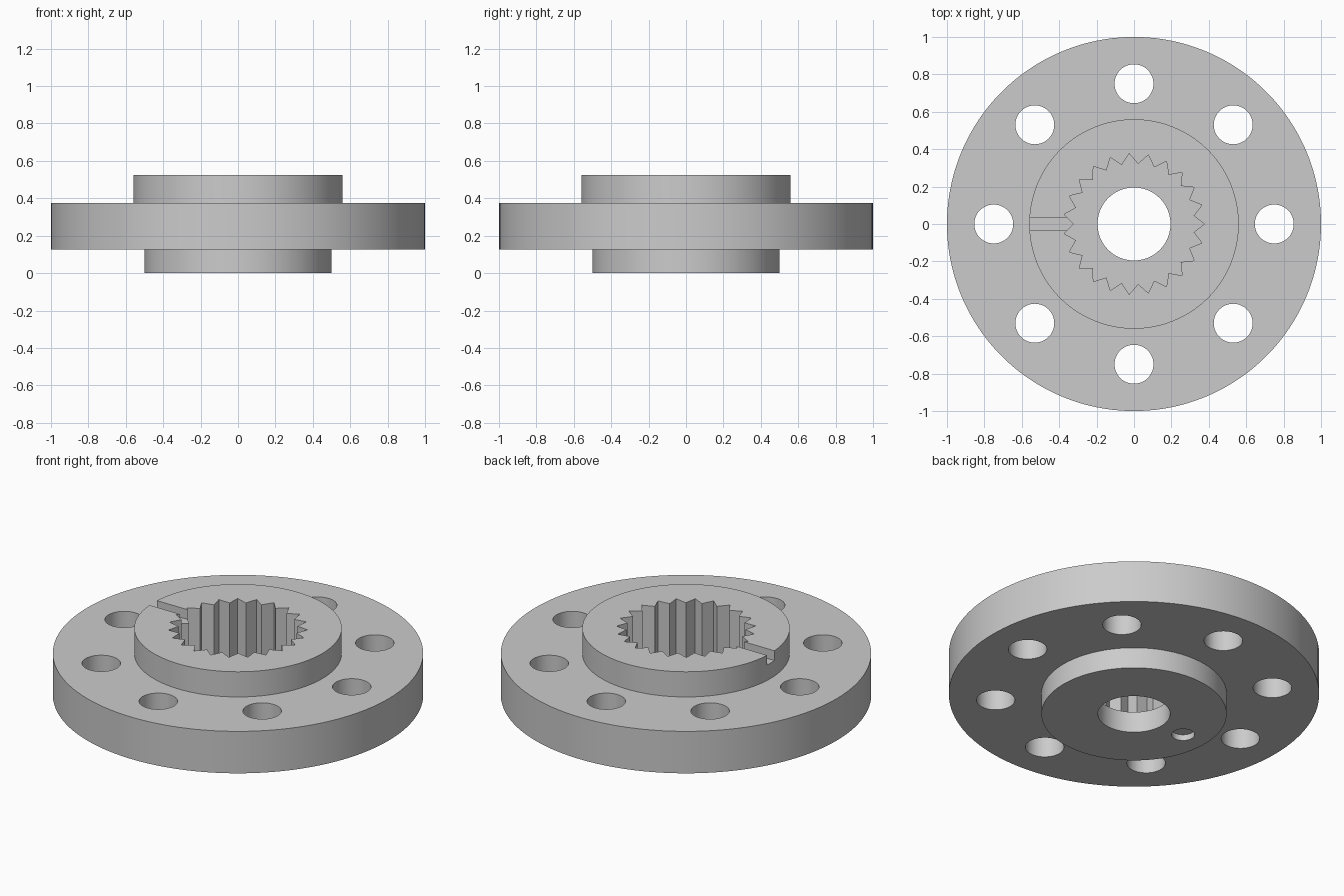
import bpy
import bmesh
from math import cos, sin, pi, radians, hypot

cube = bpy.data.objects.get("Cube")
if cube:
    bpy.data.objects.remove(cube, do_unlink=True)

grey = bpy.data.materials.new("machined grey")
grey.use_nodes = True
grey.diffuse_color = (0.6, 0.6, 0.6, 1)
grey.node_tree.nodes["Principled BSDF"].inputs["Base Color"].default_value = (0.6, 0.6, 0.6, 1)


def make_object(name, bm):
    bmesh.ops.recalc_face_normals(bm, faces=bm.faces)
    mesh = bpy.data.meshes.new(name)
    bm.to_mesh(mesh)
    bm.free()
    mesh.materials.append(grey)
    obj = bpy.data.objects.new(name, mesh)
    bpy.context.collection.objects.link(obj)
    return obj


def circle(cx, cy, r, steps):
    return [(cx + r * cos(2 * pi * i / steps), cy + r * sin(2 * pi * i / steps))
            for i in range(steps)]


def star(teeth, tip, valley, cuts):
    """Pointed-tooth outline with each straight flank divided into cuts pieces."""
    corners = []
    for i in range(teeth * 2):
        r = valley if i % 2 else tip
        corners.append((r * cos(pi * i / teeth), r * sin(pi * i / teeth)))
    points = []
    for (ax, ay), (bx, by) in zip(corners, corners[1:] + corners[:1]):
        for k in range(cuts):
            t = k / cuts
            points.append((ax + (bx - ax) * t, ay + (by - ay) * t))
    return points


def loft_ring(name, rings):
    """Join (outline, z) rings of equal length into a closed ring-shaped solid."""
    bm = bmesh.new()
    loops = [[bm.verts.new((x, y, z)) for x, y in outline] for outline, z in rings]
    for a, b in zip(loops, loops[1:] + loops[:1]):
        for i in range(len(a)):
            k = (i + 1) % len(a)
            bm.faces.new((a[i], a[k], b[k], b[i]))
    return make_object(name, bm)


def prism(name, outline, z0, z1):
    """Closed solid with an (x, y) outline between z0 and z1."""
    bm = bmesh.new()
    low = [bm.verts.new((x, y, z0)) for x, y in outline]
    high = [bm.verts.new((x, y, z1)) for x, y in outline]
    bm.faces.new(low[::-1])
    bm.faces.new(high)
    for i in range(len(outline)):
        k = (i + 1) % len(outline)
        bm.faces.new((low[i], low[k], high[k], high[i]))
    return make_object(name, bm)


# Stepped body: lower boss, wide flange, upper hub, splined pocket and bore
LOWER, FLANGE, TOP = 0.125, 0.375, 0.525
TEETH, CUTS = 23, 3
STEPS = TEETH * 2 * CUTS
bore, boss, rim, hub = [circle(0, 0, r, STEPS) for r in (0.195, 0.5, 1, 0.56)]
spline = star(TEETH, 0.377, 0.322, CUTS)
body = loft_ring("splined_flange", [
    (bore, 0), (boss, 0), (boss, LOWER), (rim, LOWER), (rim, FLANGE),
    (hub, FLANGE), (hub, TOP), (spline, TOP), (spline, LOWER), (bore, LOWER)])

# Shallow slot from the hub's rim into the pocket
cutters = [prism("slot_cutter", [(-0.6, -0.035), (-0.25, -0.035),
                                 (-0.25, 0.035), (-0.6, 0.035)], 0.467, 0.65)]

# Ring of eight bolt holes
for i in range(8):
    a = i * pi / 4
    cutters.append(prism("bolt_hole_cutter",
                         circle(0.75 * cos(a), 0.75 * sin(a), 0.104, 48), 0.05, 0.6))

# Blind locating hole under the lower boss, in line with the slot
cutters.append(prism("locating_hole_cutter", circle(-0.346, 0, 0.062, 48), -0.1, 0.035))

# Cut everything, then drop the cutters
for cutter in cutters:
    cutter.hide_render = True
    mod = body.modifiers.new(cutter.name, "BOOLEAN")
    mod.operation = "DIFFERENCE"
    mod.solver = "MANIFOLD"
    mod.object = cutter
bpy.context.view_layer.update()
bpy.ops.object.select_all(action="DESELECT")
body.select_set(True)
bpy.context.view_layer.objects.active = body
for mod in list(body.modifiers):
    bpy.ops.object.modifier_apply(modifier=mod.name)
for cutter in cutters:
    bpy.data.objects.remove(cutter, do_unlink=True)

bpy.ops.object.shade_smooth_by_angle(angle=radians(20))
